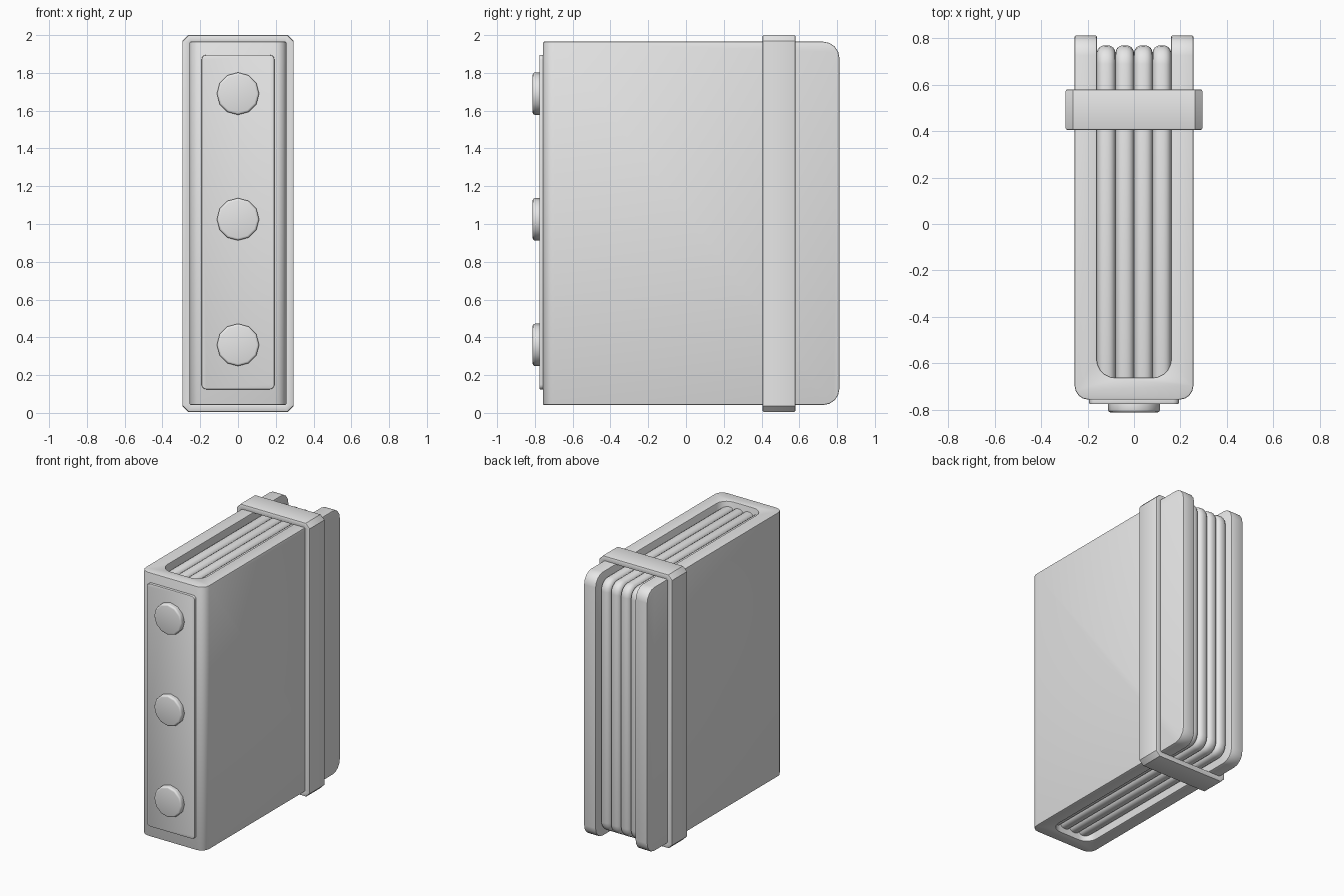
import bpy, bmesh, math
from mathutils import Matrix, Vector

if "Cube" in bpy.data.objects:
    bpy.data.objects.remove(bpy.data.objects["Cube"], do_unlink=True)

grey = bpy.data.materials.new("plain_grey")
grey.use_nodes = True
grey.diffuse_color = (0.8, 0.8, 0.8, 1)
grey.node_tree.nodes["Principled BSDF"].inputs["Base Color"].default_value = (0.8, 0.8, 0.8, 1)


def extrude_profile(points, axis, start, end):
    """Extrude a flat outline along x, y or z; outline fills the other two axes in order."""
    bm = bmesh.new()
    verts = []
    for p in points:
        co = list(p)
        co.insert(axis, start)
        verts.append(bm.verts.new(co))
    face = bm.faces.new(verts)
    new = bmesh.ops.extrude_face_region(bm, geom=[face])["geom"]
    shift = Vector((0, 0, 0))
    shift[axis] = end - start
    bmesh.ops.translate(bm, vec=shift, verts=[v for v in new if isinstance(v, bmesh.types.BMVert)])
    bmesh.ops.recalc_face_normals(bm, faces=bm.faces)
    return bm


def rect(a0, a1, b0, b1):
    return [(a0, b0), (a1, b0), (a1, b1), (a0, b1)]


def round_edges(bm, axis, radius, segments, test=lambda c: True):
    """Round the edges running along an axis whose middle passes the test."""
    edges = []
    for e in bm.edges:
        d = (e.verts[1].co - e.verts[0].co).normalized()
        if abs(d[axis]) > 0.99 and test((e.verts[0].co + e.verts[1].co) / 2):
            edges.append(e)
    bmesh.ops.bevel(bm, geom=edges, offset=radius, segments=segments, profile=0.5, affect='EDGES')


def finish(bm, name, bevel, segments=2, angle=45):
    mesh = bpy.data.meshes.new(name)
    bm.to_mesh(mesh)
    bm.free()
    obj = bpy.data.objects.new(name, mesh)
    bpy.context.collection.objects.link(obj)
    mesh.materials.append(grey)
    mod = obj.modifiers.new("soft_edges", 'BEVEL')
    mod.width = bevel
    mod.segments = segments
    mod.limit_method = 'ANGLE'
    mod.angle_limit = math.radians(angle)
    bpy.ops.object.select_all(action='DESELECT')
    obj.select_set(True)
    bpy.context.view_layer.objects.active = obj
    bpy.ops.object.modifier_apply(modifier=mod.name)
    bpy.ops.object.shade_smooth_by_angle(angle=math.radians(35))
    return obj


# Cover: U-shaped wrap with rounded spine and rounded rear corners
W, IN, FRONT, SPINE, BACK = 0.256, 0.16, -0.757, -0.662, 0.812
LOW, HIGH = 0.042, 1.965
outline = [(-W, FRONT), (W, FRONT), (W, BACK), (IN, BACK),
           (IN, SPINE), (-IN, SPINE), (-IN, BACK), (-W, BACK)]
bm = extrude_profile(outline, 2, LOW, HIGH)
round_edges(bm, 2, 0.06, 4, lambda c: c.y < FRONT + 0.01)
round_edges(bm, 2, 0.08, 5, lambda c: abs(c.y - SPINE) < 0.01)
round_edges(bm, 0, 0.085, 4, lambda c: c.y > BACK - 0.01)
finish(bm, "cover", 0.006)

# Pages: four bundles with rounded outer rims
step = IN / 2
for i in range(4):
    x = -IN + i * step
    bm = extrude_profile(rect(-0.7, 0.77, LOW + 0.04, HIGH - 0.04), 0, x, x + step)
    round_edges(bm, 0, 0.08, 4, lambda c: c.y > 0)
    finish(bm, f"page_bundle_{i + 1}", 0.033, 4)

# Strap: chamfered closed band around cover and pages
def ring(w, low, high, cut):
    return [(-w + cut, low), (w - cut, low), (w, low + cut), (w, high - cut),
            (w - cut, high), (-w + cut, high), (-w, high - cut), (-w, low + cut)]


bm = bmesh.new()
loops = []
for w, low, high, cut in ((0.295, 0.005, 2.0, 0.032), (0.25, 0.045, 1.96, 0.008)):
    for y in (0.405, 0.58):
        loops.append([bm.verts.new((x, y, z)) for x, z in ring(w, low, high, cut)])
for a, b in ((0, 1), (1, 3), (3, 2), (2, 0)):
    for k in range(8):
        n = (k + 1) % 8
        bm.faces.new((loops[a][k], loops[a][n], loops[b][n], loops[b][k]))
bmesh.ops.recalc_face_normals(bm, faces=bm.faces)
finish(bm, "strap", 0.008, 2, 50)

# Spine plate
bm = extrude_profile(rect(-0.193, 0.193, 0.125, 1.895), 1, -0.776, FRONT + 0.01)
round_edges(bm, 1, 0.025, 3)
finish(bm, "spine_plate", 0.004)

# Buttons on the spine
for name, z in (("lower", 0.36), ("middle", 1.025), ("upper", 1.69)):
    bm = bmesh.new()
    bmesh.ops.create_cone(bm, cap_ends=True, segments=12, radius1=0.112, radius2=0.112, depth=0.05,
                          matrix=Matrix.Translation((0, -0.787, z)) @ Matrix.Rotation(math.pi / 2, 4, 'X'))
    finish(bm, f"{name}_button", 0.012, 3)
